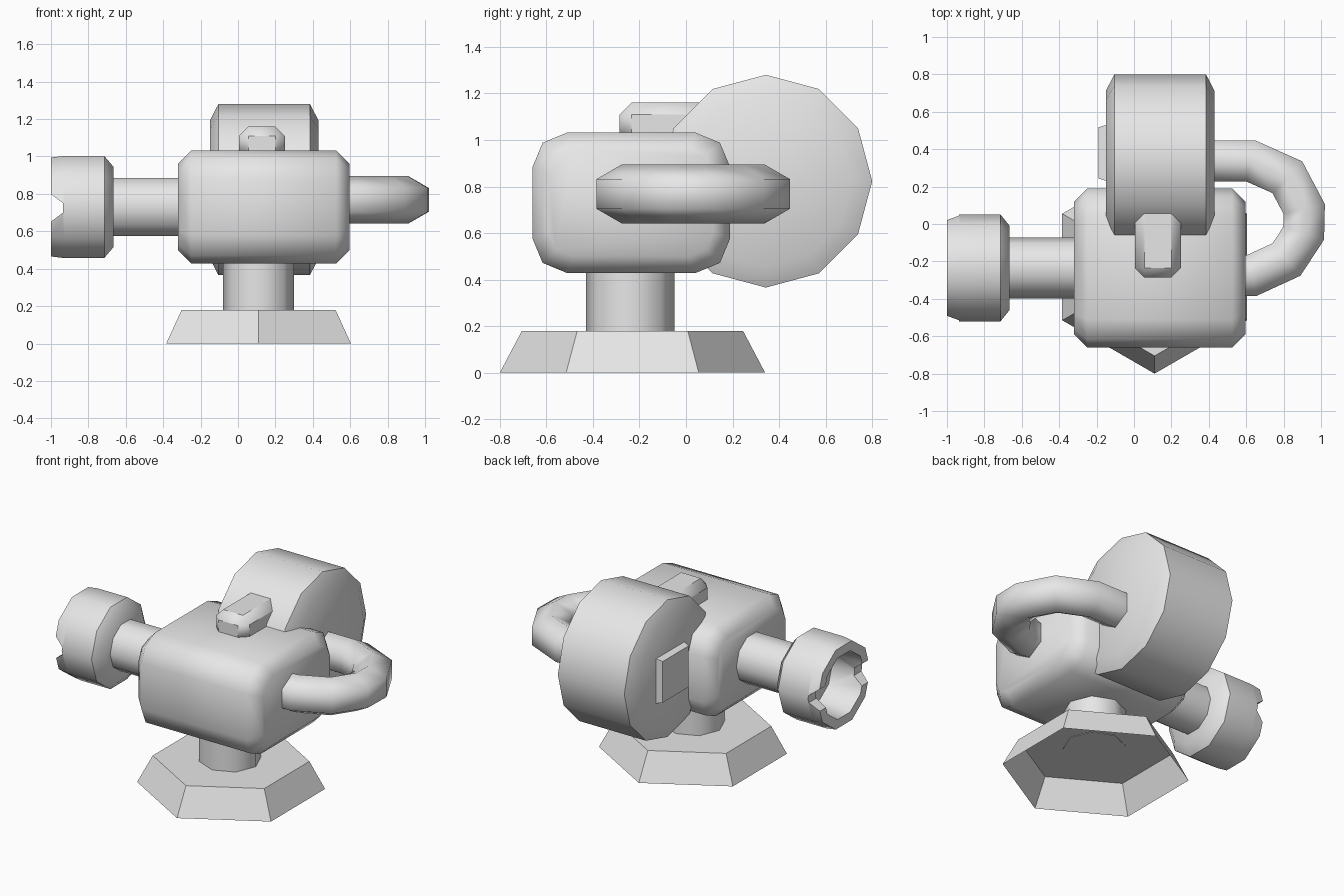
import bpy, bmesh
from math import sin, cos, pi, radians
from mathutils import Vector

cube = bpy.data.objects.get("Cube")
if cube:
    bpy.data.objects.remove(cube)

grey = bpy.data.materials.new("plain grey")
grey.use_nodes = True
grey.diffuse_color = (0.8, 0.8, 0.8, 1)
grey.node_tree.nodes["Principled BSDF"].inputs["Base Color"].default_value = (0.8, 0.8, 0.8, 1)


def finish(name, bm):
    bmesh.ops.recalc_face_normals(bm, faces=bm.faces)
    mesh = bpy.data.meshes.new(name)
    bm.to_mesh(mesh)
    bm.free()
    mesh.materials.append(grey)
    ob = bpy.data.objects.new(name, mesh)
    bpy.context.collection.objects.link(ob)
    return ob


def smooth(ob, angle=50):
    bpy.ops.object.select_all(action='DESELECT')
    ob.select_set(True)
    bpy.context.view_layer.objects.active = ob
    bpy.ops.object.shade_smooth_by_angle(angle=radians(angle))


def loft(name, rings, cap_start=True, cap_end=True):
    """Bridge a series of point rings and close the ends."""
    bm = bmesh.new()
    loops = [[bm.verts.new(p) for p in ring] for ring in rings]
    for a, b in zip(loops, loops[1:]):
        for i in range(len(a)):
            j = (i + 1) % len(a)
            bm.faces.new((a[i], a[j], b[j], b[i]))
    if cap_start:
        bm.faces.new(loops[0])
    if cap_end:
        bm.faces.new(loops[-1])
    return finish(name, bm)


def circle(sides, r, phase=0):
    return [(r * cos(phase + 2 * pi * i / sides), r * sin(phase + 2 * pi * i / sides))
            for i in range(sides)]


def turn_x(name, profile, sides, cy, cz):
    """Lathe (x, radius) points about an axis parallel to x."""
    return loft(name, [[(x, cy + a, cz + b) for a, b in circle(sides, r)] for x, r in profile])


def turn_z(name, profile, sides, cx, cy, phase=0, open_bottom=False):
    """Lathe (z, radius) points about a vertical axis."""
    return loft(name, [[(cx + a, cy + b, z) for a, b in circle(sides, r, phase)]
                       for z, r in profile], cap_start=not open_bottom)


def rounded_rect(hy, hz, r):
    """Rectangle section with two-segment corners."""
    pts = []
    for q, (sy, sz) in enumerate([(1, 1), (-1, 1), (-1, -1), (1, -1)]):
        for k in range(3):
            t = q * pi / 2 + k * pi / 4
            pts.append((sy * (hy - r) + r * cos(t), sz * (hz - r) + r * sin(t)))
    return pts


def block(name, lo, hi, bevel=0):
    bm = bmesh.new()
    bmesh.ops.create_cube(bm, size=1)
    lo, hi = Vector(lo), Vector(hi)
    for v in bm.verts:
        v.co = (lo + hi) / 2 + v.co * (hi - lo)
    if bevel:
        bmesh.ops.bevel(bm, geom=bm.edges[:], offset=bevel, segments=1, affect='EDGES')
    return finish(name, bm)


# Stand: hollow hexagonal foot and octagonal post
CX, CY, CZ = 0.11, -0.235, 0.73
turn_z("base", [(0, 0.57), (0.18, 0.475)], 6, CX, -0.23, pi / 2, open_bottom=True)
smooth(turn_z("post", [(0.177, 0.19), (0.5, 0.19)], 8, CX, -0.24))

# Main body: rounded section along x with chamfered ends
body_rings = []
for x, inset in [(-0.32, 0.07), (-0.25, 0), (0.525, 0), (0.595, 0.07)]:
    section = rounded_rect(0.425 - inset, 0.302 - inset, 0.15 - 0.6 * inset)
    body_rings.append([(x, CY + a, CZ + b) for a, b in section])
smooth(loft("body", body_rings))

# Rear drum and the tapered plate on its right face
smooth(turn_x("drum", [(-0.15, 0.37), (-0.105, 0.457), (0.385, 0.457), (0.43, 0.37)],
              12, 0.343, 0.823))
corners = [(1, 1), (-1, 1), (-1, -1), (1, -1)]
loft("drum_plate", [[(x, 0.38 + h * a, 0.82 + h * b) for a, b in corners]
                    for x, h in [(-0.13, 0.155), (-0.19, 0.137)]])

# Top sight block
smooth(block("sight", (0.005, -0.285, 0.98), (0.25, 0.2, 1.16), 0.05), 40)

# Barrel and hollow muzzle with a notch cut across its mouth
smooth(turn_x("barrel", [(-0.75, 0.162), (-0.28, 0.162)], 10, CY, CZ))
muzzle = turn_x("muzzle", [(-0.665, 0.225), (-0.715, 0.287), (-0.93, 0.287), (-1.0, 0.278),
                           (-1.0, 0.215), (-0.78, 0.19)], 10, CY, CZ)
cutter = loft("notch_cutter", [[(x, y, CZ - 0.005 + z) for x, z in
                                [(-1.05, 0.11), (-0.935, 0.025), (-0.935, -0.025), (-1.05, -0.11)]]
                               for y in (CY - 0.5, CY + 0.5)])
cutter.hide_render = True
mod = muzzle.modifiers.new("notch", 'BOOLEAN')
mod.operation, mod.object = 'DIFFERENCE', cutter
bpy.context.view_layer.objects.active = muzzle
bpy.ops.object.modifier_apply(modifier=mod.name)
bpy.data.objects.remove(cutter)
smooth(muzzle, 42)

# Curved handle: hexagonal tube from the drum round to the body
path = [Vector(p) for p in [(0.38, 0.337), (0.625, 0.337), (0.82, 0.25), (0.91, 0.08),
                            (0.907, -0.05), (0.815, -0.19), (0.63, -0.275), (0.5, -0.275)]]
handle_rings = []
for i, p in enumerate(path):
    into = (p - path[max(i - 1, 0)]).normalized()
    out = (path[min(i + 1, len(path) - 1)] - p).normalized()
    tangent = (into + out).normalized()
    mitre = 1 / max(tangent.dot(out if out.length else into), 0.5)
    side = Vector((-tangent.y, tangent.x)) * mitre
    handle_rings.append([(p.x + side.x * a, p.y + side.y * a, 0.768 + b)
                         for a, b in circle(6, 0.127, pi / 2)])
smooth(loft("handle", handle_rings), 65)
